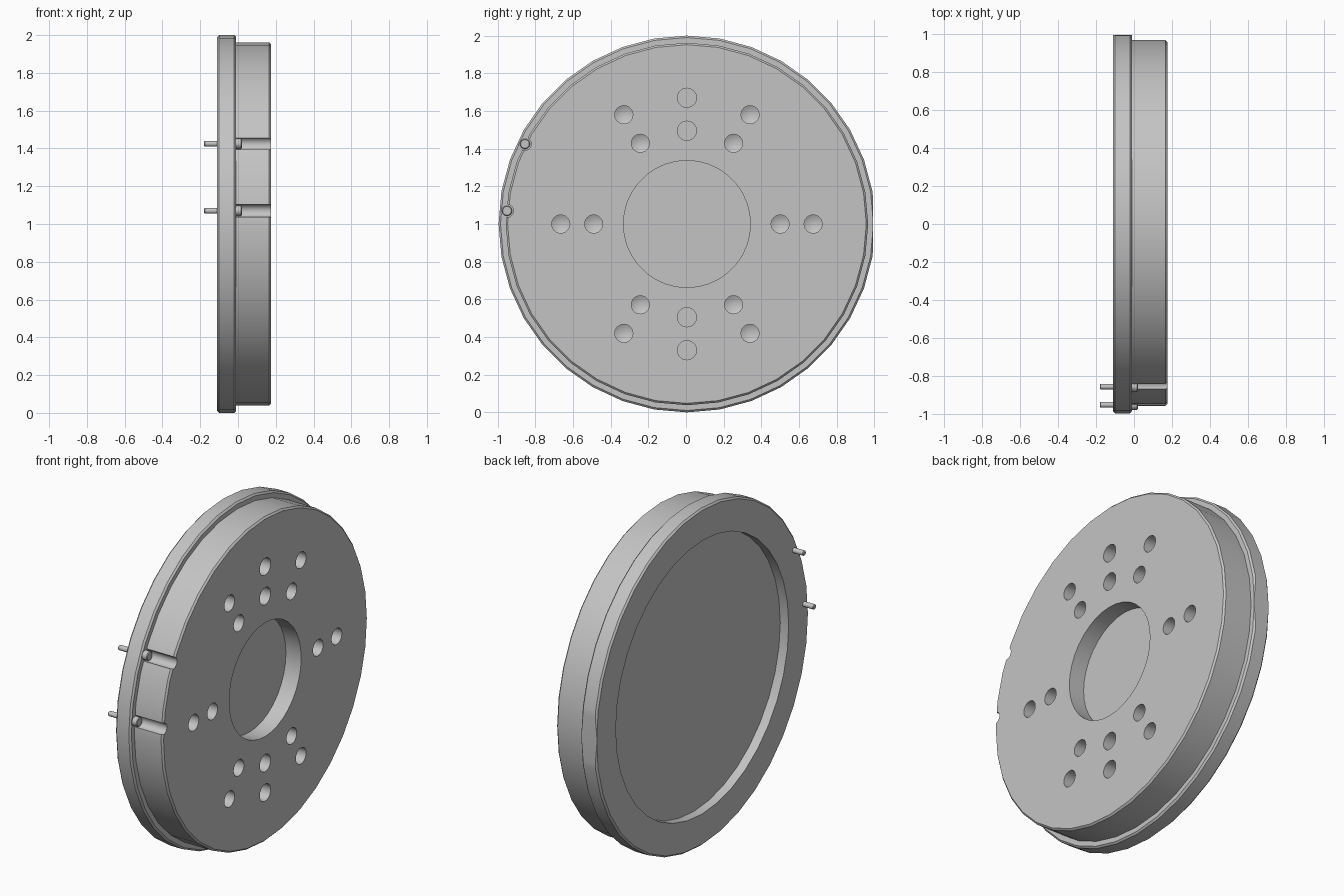
import bpy, bmesh
from math import pi, sin, cos, radians

if "Cube" in bpy.data.objects:
    bpy.data.objects.remove(bpy.data.objects["Cube"], do_unlink=True)

CY, CZ = 0.005, 1.0          # wheel axis, running along x

metal = bpy.data.materials.new("light_grey_metal")
metal.use_nodes = True
metal.diffuse_color = (0.55, 0.55, 0.55, 1)
metal.node_tree.nodes["Principled BSDF"].inputs["Base Color"].default_value = (0.55, 0.55, 0.55, 1)


def lathe(bm, profile, y=0.0, z=0.0, sides=24):
    """Closed solid turned about x from (x, radius) points; radius 0 makes a pole."""
    rings = []
    for x, r in profile:
        count = sides if r else 1
        rings.append([bm.verts.new((x, CY + y + r * cos(2 * pi * i / sides),
                                    CZ + z + r * sin(2 * pi * i / sides))) for i in range(count)])
    for a, b in zip(rings, rings[1:]):
        for i in range(sides):
            j = (i + 1) % sides
            if len(a) == 1:
                bm.faces.new((a[0], b[j], b[i]))
            elif len(b) == 1:
                bm.faces.new((a[i], a[j], b[0]))
            else:
                bm.faces.new((a[i], a[j], b[j], b[i]))


def make_object(name, bm):
    bmesh.ops.recalc_face_normals(bm, faces=bm.faces[:])
    mesh = bpy.data.meshes.new(name)
    bm.to_mesh(mesh)
    bm.free()
    obj = bpy.data.objects.new(name, mesh)
    bpy.context.collection.objects.link(obj)
    mesh.materials.append(metal)
    return obj


def select_only(obj):
    bpy.ops.object.select_all(action="DESELECT")
    obj.select_set(True)
    bpy.context.view_layer.objects.active = obj


FRONT, STEP, BACK = 0.175, -0.01, -0.11
RIM, HUB, EDGE = 1.0, 0.962, 0.01

# Flanged disc with a shallow back recess and a blind central bore
bm = bmesh.new()
lathe(bm, [(-0.055, 0), (-0.055, 0.81), (BACK, 0.81), (BACK, RIM - EDGE),
           (BACK + EDGE, RIM), (STEP - EDGE, RIM), (STEP, RIM - EDGE), (STEP, HUB),
           (FRONT - EDGE, HUB), (FRONT, HUB - EDGE), (FRONT, 0.337),
           (0.075, 0.337), (0.075, 0)], sides=36)
disc = make_object("flanged_disc", bm)

# Cutters: drilled holes, flat-bottomed holes, pin slots, flat on the flange
bm = bmesh.new()
pins = [(-0.86, 0.425), (-0.955, 0.07)]
for ring in (0.67, 0.495):
    for k in range(6):
        a = radians(60 * k)
        lathe(bm, [(0.05, 0), (0.075, 0.048), (0.2, 0.048), (0.2, 0)],
              ring * cos(a), ring * sin(a))
    for side in (-1, 1):
        lathe(bm, [(0.075, 0), (0.075, 0.051), (0.2, 0.051), (0.2, 0)], 0, side * ring)
for y, z in pins:
    lathe(bm, [(STEP - 0.002, 0), (STEP - 0.002, 0.034), (0.2, 0.034), (0.2, 0)], y, z)
box = bmesh.ops.create_cube(bm, size=0.6)["verts"]
bmesh.ops.translate(bm, verts=box, vec=(0, CY + 0.988 + 0.3, CZ))
cutter = make_object("hole_cutter", bm)
cutter.hide_render = True

cut = disc.modifiers.new("holes", "BOOLEAN")
cut.operation = "DIFFERENCE"
cut.solver = "EXACT"
cut.object = cutter
select_only(disc)
bpy.ops.object.modifier_apply(modifier=cut.name)
bpy.data.objects.remove(cutter, do_unlink=True)

# Locating pins: thin stem behind the flange, wider head in the slot
parts = [disc]
for name, (y, z) in zip(("upper_pin", "lower_pin"), pins):
    bm = bmesh.new()
    lathe(bm, [(-0.18, 0), (-0.18, 0.011), (-0.176, 0.015), (-0.03, 0.015), (-0.03, 0.027),
               (0.016, 0.027), (0.02, 0.023), (0.02, 0)], y, z, 16)
    parts.append(make_object(name, bm))

for obj in parts:
    select_only(obj)
    bpy.ops.object.shade_smooth_by_angle(angle=radians(30))
